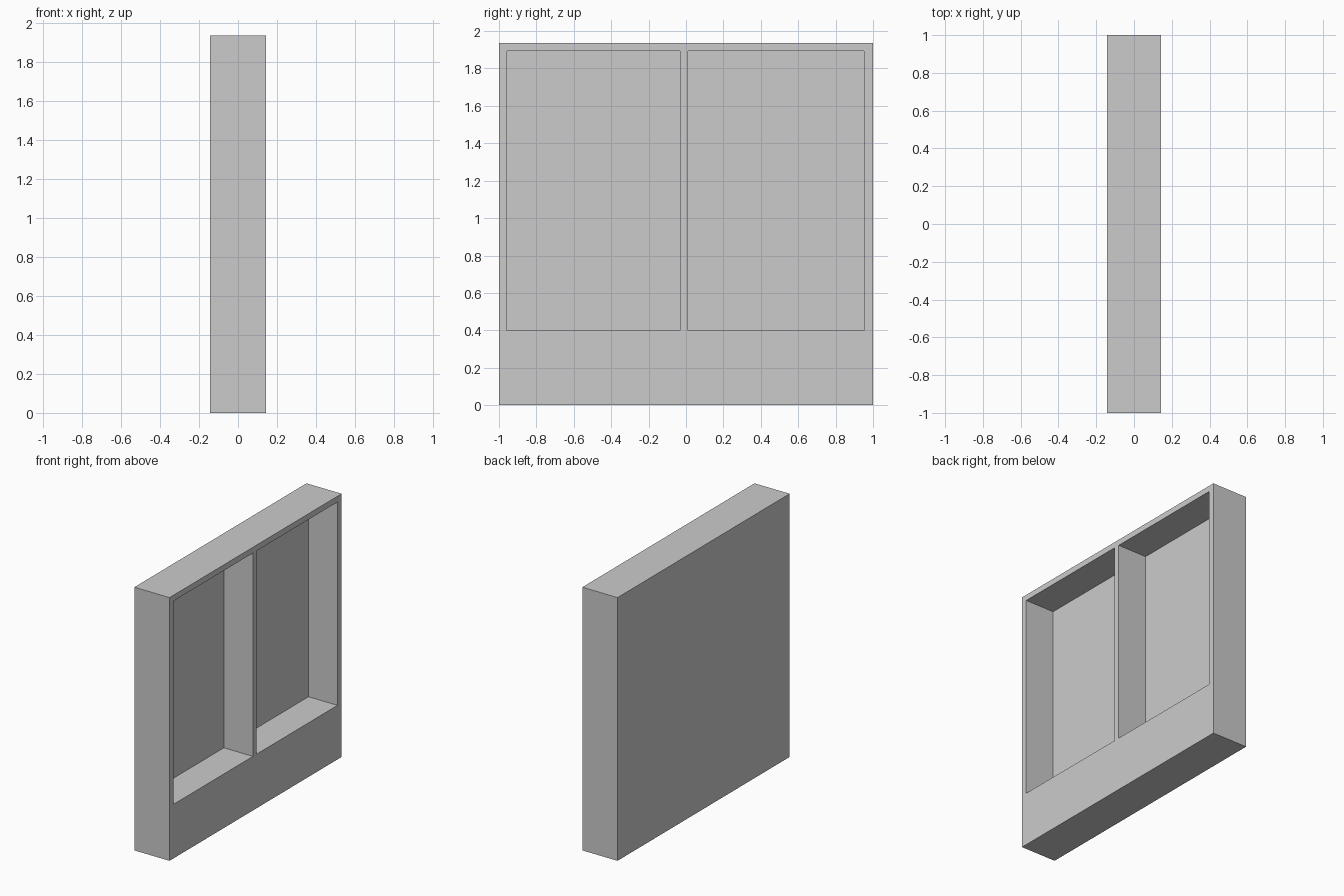
import bpy
import bmesh
from mathutils import Vector

cube = bpy.data.objects.get("Cube")
if cube:
    bpy.data.objects.remove(cube, do_unlink=True)

HALF_X, HALF_Y, HEIGHT = 0.143, 1.0, 1.936
FLOOR_X = -0.093                              # back of the recesses
SILL, HEAD = 0.398, 1.893                     # recess bottom and top
BAYS = ((-0.956, -0.031), (0.01, 0.952))      # recess spans along y

grey = bpy.data.materials.new("plain grey")
grey.use_nodes = True
colour = (0.6, 0.6, 0.6, 1)
grey.diffuse_color = colour
grey.node_tree.nodes["Principled BSDF"].inputs["Base Color"].default_value = colour


def box(name, low, high):
    """Box between two opposite corners."""
    low, high = Vector(low), Vector(high)
    bm = bmesh.new()
    bmesh.ops.create_cube(bm, size=1)
    bmesh.ops.scale(bm, vec=high - low, verts=bm.verts)
    bmesh.ops.translate(bm, vec=(low + high) / 2, verts=bm.verts)
    mesh = bpy.data.meshes.new(name)
    bm.to_mesh(mesh)
    bm.free()
    mesh.materials.append(grey)
    obj = bpy.data.objects.new(name, mesh)
    bpy.context.collection.objects.link(obj)
    return obj


# Solid slab with closed back
frame = box("window_frame", (-HALF_X, -HALF_Y, 0), (HALF_X, HALF_Y, HEIGHT))

# Two deep recesses, open on the right side
for i, (start, end) in enumerate(BAYS):
    cutter = box(f"recess_cutter_{i + 1}", (FLOOR_X, start, SILL), (HALF_X + 0.1, end, HEAD))
    cutter.hide_render = True
    cutter.hide_set(True)
    cut = frame.modifiers.new(f"recess_{i + 1}", "BOOLEAN")
    cut.operation = "DIFFERENCE"
    cut.solver = "EXACT"
    cut.object = cutter
